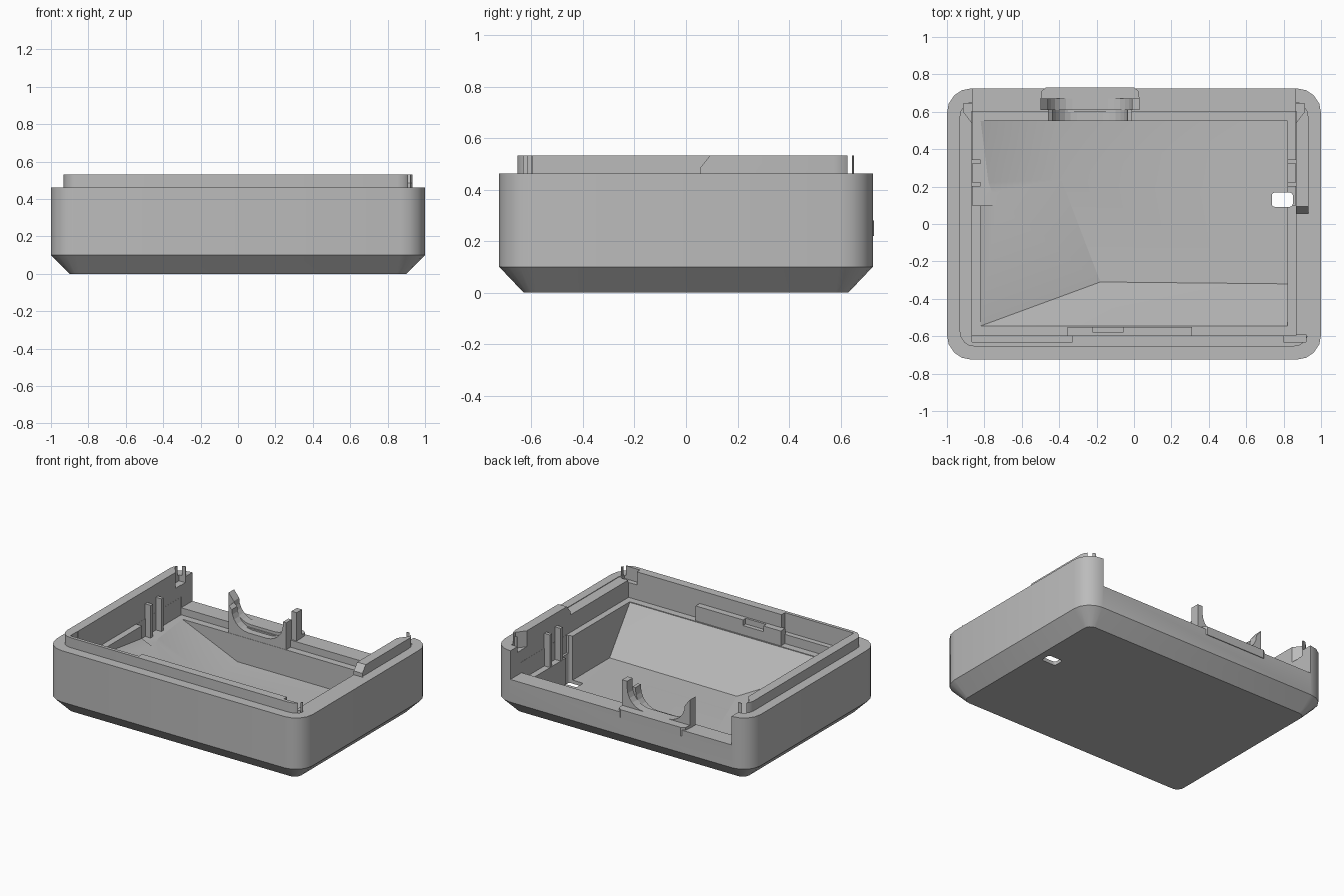
import bpy, bmesh, math
from mathutils import Vector

if "Cube" in bpy.data.objects:
    bpy.data.objects.remove(bpy.data.objects["Cube"])

grey = bpy.data.materials.new("shell_grey")
grey.use_nodes = True
COLOUR = (0.5, 0.5, 0.5, 1)
grey.diffuse_color = COLOUR
grey.node_tree.nodes["Principled BSDF"].inputs["Base Color"].default_value = COLOUR


def finish(name, bm):
    bmesh.ops.recalc_face_normals(bm, faces=bm.faces)
    mesh = bpy.data.meshes.new(name)
    bm.to_mesh(mesh)
    bm.free()
    mesh.materials.append(grey)
    obj = bpy.data.objects.new(name, mesh)
    bpy.context.collection.objects.link(obj)
    return obj


def box(name, x, y, z):
    return prism(name, [(x[0], z[0]), (x[1], z[0]), (x[1], z[1]), (x[0], z[1])], "y", *y)


def prism(name, profile, axis, lo, hi):
    """Extrude a profile along an axis; the profile uses the other two axes in order."""
    bm = bmesh.new()
    place = {"x": lambda p, d: (d, *p), "y": lambda p, d: (p[0], d, p[1]),
             "z": lambda p, d: (*p, d)}[axis]
    loops = [[bm.verts.new(place(p, d)) for p in profile] for d in (lo, hi)]
    bridge(bm, loops)
    return finish(name, bm)


def bridge(bm, loops):
    bm.faces.new(loops[0])
    bm.faces.new(loops[-1])
    n = len(loops[0])
    for a, b in zip(loops, loops[1:]):
        for i in range(n):
            j = (i + 1) % n
            bm.faces.new((a[i], a[j], b[j], b[i]))


def rounded(hx, hy, r, steps=4):
    pts = []
    for k, (sx, sy) in enumerate([(1, 1), (-1, 1), (-1, -1), (1, -1)]):
        for i in range(steps + 1):
            a = math.pi / 2 * (k + i / steps)
            pts.append((sx * (hx - r) + r * math.cos(a), sy * (hy - r) + r * math.sin(a)))
    return pts


def combine(obj, other, operation="DIFFERENCE"):
    mod = obj.modifiers.new("cut", "BOOLEAN")
    mod.operation, mod.object, mod.solver = operation, other, "EXACT"
    bpy.context.view_layer.objects.active = obj
    bpy.ops.object.modifier_apply(modifier=mod.name)
    bpy.data.objects.remove(other)


# Outer shell: chamfered base, straight walls, stepped lip
bm = bmesh.new()
rings = [(0.90, 0.63, 0.05, 0), (1, 0.725, 0.13, 0.1), (1, 0.725, 0.13, 0.462),
         (0.932, 0.655, 0.08, 0.462), (0.932, 0.655, 0.08, 0.532)]
bridge(bm, [[bm.verts.new((x, y, z)) for x, y in rounded(hx, hy, r)] for hx, hy, r, z in rings])
shell = finish("lower_shell", bm)

# Upper cavity, deeper toward the back, and the open back wall
combine(shell, box("cavity", (-0.865, 0.865), (-0.595, 0.605), (0.335, 0.7)))
combine(shell, box("back_cavity", (-0.864, 0.864), (0.1, 0.6), (0.21, 0.7)))
combine(shell, box("back_opening", (-0.863, 0.863), (0.55, 0.8), (0.26, 0.7)))

# Main pocket with a sloped front and a sloped right side
bm = bmesh.new()
W, FRONT, BACK, FLOOR, CREST, TOP = 0.82, -0.545, 0.55, 0.025, 0.33, 0.65
low = {k: bm.verts.new(v) for k, v in {
    "A": (-W, BACK, 0.21), "B": (-0.39, BACK, FLOOR), "C": (-0.39, 0.24, FLOOR),
    "P": (-W, 0.22, 0.23), "D": (-0.18, -0.31, FLOOR), "E": (-W, FRONT, CREST),
    "F": (W, -0.32, FLOOR), "G": (W, FRONT, CREST), "H": (W, BACK, FLOOR)}.items()}
up = {k: bm.verts.new((low[k].co.x, low[k].co.y, TOP)) for k in "AEGH"}
for names in ("ABC", "ACP", "PCD", "PDE", "EDF", "EFG", "BHFDC"):
    bm.faces.new([low[k] for k in names])
for lower, upper in (("APE", "EA"), ("EG", "GE"), ("GFH", "HG"), ("HBA", "AH")):
    bm.faces.new([low[k] for k in lower] + [up[k] for k in upper])
bm.faces.new([up[k] for k in "AEGH"])
combine(shell, finish("pocket", bm))

# Lip cut-out on the left side with a ramped end
ramp = [(-0.6, 0.458), (0.055, 0.458), (0.055, 0.485), (0.1, 0.54), (0.1, 0.7), (-0.6, 0.7)]
combine(shell, prism("side_cut", ramp, "x", 0.8, 0.94))

# Thinned front lip, corner reliefs and the slot through the floor
combine(shell, box("front_groove", (-0.867, -0.33), (-0.632, -0.55), (0.4, 0.7)))
combine(shell, box("corner_groove", (0.8, 0.92), (-0.63, -0.59), (0.44, 0.7)))
for s in (-1, 1):
    xs = sorted((s * 0.85, s * 0.912))
    relief = [(xs[0], 0.6), (xs[1], 0.6), (xs[1], 0.645), (xs[0], 0.645)]
    relief[0 if s > 0 else 1] = (s * 0.85, 0.52)
    combine(shell, prism("relief", relief, "z", 0.42, 0.7))
slot = [(x + 0.793, y + 0.13) for x, y in rounded(0.056, 0.038, 0.015, 3)]
combine(shell, prism("slot", slot, "z", -0.1, 0.34))

# Raised block inside the front wall with a small latch notch
block = box("front_block", (-0.355, 0.31), (-0.6, -0.55), (0.32, 0.44))
combine(block, box("latch_notch", (-0.22, -0.06), (-0.58, -0.5), (0.40, 0.5)))

# Guide ribs on both side walls
for side, s in (("left", 1), ("right", -1)):
    for i, y in enumerate((0.2, 0.32)):
        box(f"{side}_rib_{i + 1}", sorted((s * 0.822, s * 0.87)), (y, y + 0.025), (0.2, 0.44))


# Cable cradle in the back wall: U-shaped collars
def cradle(name, half, inner, base, floor, top, y0, y1):
    cx, r = -0.235, min(inner, 0.13)
    profile = [(cx - half, base), (cx + half, base), (cx + half, top), (cx + inner, top)]
    for i in range(7):
        a = math.pi / 2 * i / 6
        profile.append((cx + inner - r + r * math.cos(a), floor + r - r * math.sin(a)))
    for i in range(7):
        a = math.pi / 2 * (1 - i / 6)
        profile.append((cx - inner + r - r * math.cos(a), floor + r - r * math.sin(a)))
    profile.append((cx - half, top))
    return prism(name, profile, "y", y0, y1)


cradle("cradle_collar", 0.265, 0.225, 0.2, 0.28, 0.46, 0.61, 0.67)
cradle("cradle_inner_rim", 0.225, 0.2, 0.1, 0.25, 0.40, 0.552, 0.612)

# Rounded outer band of the cradle
band = [(-0.5, 0.66), (0.03, 0.66), (0.025, 0.71), (0, 0.73), (-0.47, 0.73), (-0.495, 0.71)]
prism("cradle_band", band, "z", 0.22, 0.28)

# Smooth the rounded walls while keeping crisp edges
bpy.ops.object.select_all(action="DESELECT")
shell.select_set(True)
bpy.context.view_layer.objects.active = shell
bpy.ops.object.shade_smooth_by_angle(angle=math.radians(25))
